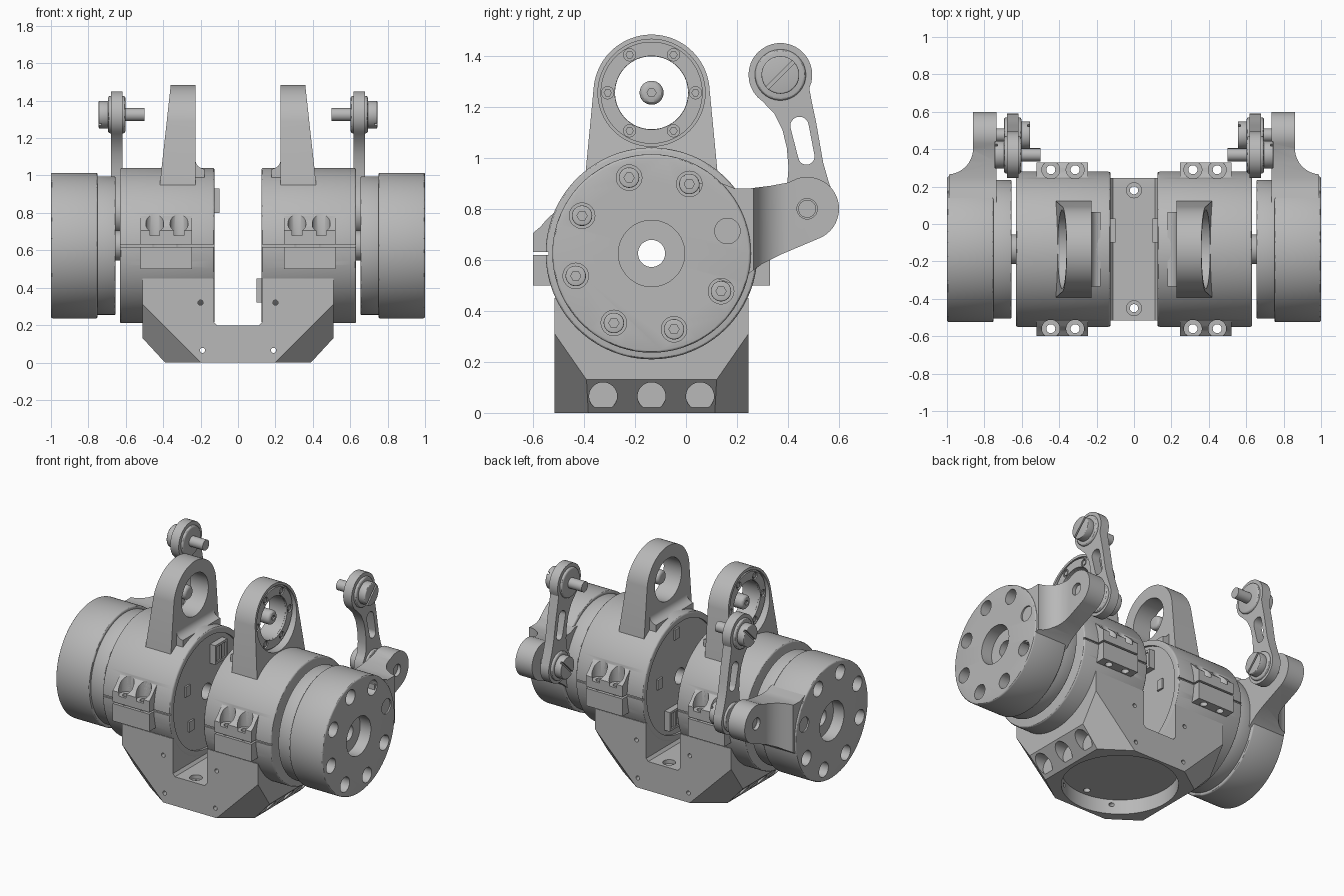
import bpy, bmesh
from math import radians, cos, sin, pi
from mathutils import Matrix, Vector

if "Cube" in bpy.data.objects:
    bpy.data.objects.remove(bpy.data.objects["Cube"])

AY, AZ = -0.135, 0.625      # main motor axis
TZ = 1.255                  # tower ring height
PIN = (0.37, 1.325)         # upper link joint
LUG = (0.475, 0.8)          # lower link joint

grey = bpy.data.materials.new("machined grey")
grey.use_nodes = True
grey.diffuse_color = (0.48, 0.48, 0.48, 1)
grey.node_tree.nodes["Principled BSDF"].inputs["Base Color"].default_value = grey.diffuse_color


def arc(c, r, a0, a1, n=24):
    return [(c[0] + r * cos(radians(a0 + (a1 - a0) * i / n)),
             c[1] + r * sin(radians(a0 + (a1 - a0) * i / n))) for i in range(n + 1)]


def prism(pts, lo, hi, axis="x"):
    """Extrude a closed outline along an axis."""
    place = {"x": lambda u, v, w: (w, u, v), "y": lambda u, v, w: (u, w, v),
             "z": lambda u, v, w: (u, v, w)}[axis]
    bm = bmesh.new()
    face = bm.faces.new([bm.verts.new(place(u, v, lo)) for u, v in pts])
    step = Vector(place(0, 0, hi - lo))
    new = bmesh.ops.extrude_face_region(bm, geom=[face])["geom"]
    for v in new:
        if isinstance(v, bmesh.types.BMVert):
            v.co += step
    bmesh.ops.recalc_face_normals(bm, faces=bm.faces)
    return bm


def rod(c, r, lo, hi, axis="x", seg=64, bevel=0):
    """Cylinder along an axis, optionally with rounded rims."""
    bm = prism(arc(c, r, 0, 360 - 360 / seg, seg - 1), lo, hi, axis)
    if bevel:
        rims = [e for e in bm.edges if e.calc_face_angle(0) > 1]
        bmesh.ops.bevel(bm, geom=rims, offset=bevel, segments=3, profile=0.5, affect="EDGES")
    return bm


def block(x0, x1, y0, y1, z0, z1):
    return prism([(x0, y0), (x1, y0), (x1, y1), (x0, y1)], z0, z1, "z")


def join(parts):
    out = bmesh.new()
    for bm in parts:
        me = bpy.data.meshes.new("part")
        bm.to_mesh(me)
        out.from_mesh(me)
        bpy.data.meshes.remove(me)
    return out


def raw(name, bm):
    me = bpy.data.meshes.new(name)
    bm.to_mesh(me)
    ob = bpy.data.objects.new(name, me)
    bpy.context.collection.objects.link(ob)
    return ob


def make(name, bm, cuts=(), mirror=True):
    """Create a part, subtract its cutters, mirror it and shade it."""
    ob = raw(name, bm)
    helpers = []
    for c in cuts:
        helper = raw("cutter", c)
        helper.hide_render = True
        helpers.append(helper)
        m = ob.modifiers.new("cut", "BOOLEAN")
        m.operation, m.solver, m.object = "DIFFERENCE", "EXACT", helper
    if mirror:
        m = ob.modifiers.new("mirror", "MIRROR")
        m.use_mirror_merge = False
    dg = bpy.context.evaluated_depsgraph_get()
    me = bpy.data.meshes.new_from_object(ob.evaluated_get(dg))
    ob.modifiers.clear()
    ob.data = me
    for h in helpers:
        bpy.data.objects.remove(h)
    me.materials.clear()
    me.materials.append(grey)
    me.shade_smooth()
    me.set_sharp_from_angle(angle=radians(30))
    return ob


def ring(c, r, n, start):
    return arc(c, r, start, start + 360 - 360 / n, n - 1)


AXIS = (AY, AZ)
bore = lambda: rod(AXIS, 0.053, -0.1, 1.2)

# Rotor: end drum with bolt circle and centre recess
bolts = ring(AXIS, 0.31, 8, 16.5)
make("rotor_drum", rod(AXIS, 0.389, 0.75, 1.0, seg=128, bevel=0.01),
     [bore(), rod(AXIS, 0.13, 0.92, 1.1), join([rod(p, 0.05, 0.9, 1.1, seg=32) for p in bolts])])
make("rotor_bolts", join([rod(p, 0.04, 0.88, 0.94, seg=32, bevel=0.005) for p in bolts]),
     [join([rod(p, 0.02, 0.92, 1.0, seg=6) for p in bolts])])
make("rotor_neck", rod(AXIS, 0.37, 0.655, 0.755, seg=128, bevel=0.005), [bore()])
make("rotor_hub", rod(AXIS, 0.08, 0.62, 0.66), [bore()])

# Lug on the rotor, thinned towards its end with a concave sweep
lug = [(0.05, 0.9), (0.14, 0.9), (0.19, 0.88), (0.25, 0.88), (0.33, 0.89), (0.4, 0.903)]
lug = lug[::-1] + [(0.05, 0.55), (0.2, 0.5), (0.245, 0.545), (0.3, 0.585), (0.37, 0.62)]
lug = arc(LUG, 0.125, -65, 110) + lug
sweep = [(1.1, 0.25)] + arc((1.0, 0.405), 0.14, 270, 180, 16) + [(0.86, 0.7), (1.1, 0.7)]
make("rotor_lug", prism(lug, 0.735, 0.99),
     [prism(sweep, 0.3, 1.2, "z"), rod(LUG, 0.04, 0.8, 0.95, seg=32)])

# Clamp housing with split line, clamp ears and bolt pockets
ear_x = (0.315, 0.445)
recess = lambda: rod(AXIS, 0.375, 0, 0.14, seg=96)
clamp_cuts = lambda: [
    join([block(0, 0.7, -0.7, -0.54, 0.618, 0.63), block(0, 0.7, 0.27, 0.5, 0.618, 0.63)]),
    join([rod((x, y), 0.048, 0.68, 0.86, "z", 32) for x in ear_x for y in (-0.56, 0.29)]),
    join([rod((x, y), 0.024, 0.4, 0.7, "z", 24) for x in ear_x for y in (-0.56, 0.29)])]
make("clamp_housing", rod(AXIS, 0.415, 0.125, 0.632, seg=128, bevel=0.012),
     [bore(), recess()] + clamp_cuts())
ear = [(-0.45, 0.5), (-0.6, 0.5), (-0.6, 0.705), (-0.57, 0.73), (-0.545, 0.76), (-0.5, 0.8), (-0.42, 0.8)]
back_ear = [(2 * AY - y, z) for y, z in ear]
make("clamp_ears", join([prism(ear, 0.245, 0.52), prism(back_ear, 0.245, 0.52)]), clamp_cuts())

# Tower above each housing, outer face leaning
RING = (AY, TZ)
tower = arc(RING, 0.228, 8, 172, 40) + [(-0.393, 0.95), (-0.4, 0.85), (0.13, 0.85), (0.123, 0.95)]
bm = prism(tower, 0.228, 0.5)
for v in bm.verts:
    if v.co.x > 0.4:
        v.co.x = 0.36 + (1.48 - v.co.z) * 0.11
make("tower", bm, [rod(RING, 0.21, 0.35, 0.6), rod(RING, 0.143, 0.1, 0.6)])
foot = [(0.228, 1.1)] + arc((0.178, 1.085), 0.05, 0, -90, 8) + [(0.178, 0.95), (0.24, 0.95)]
make("tower_fillet", prism(foot, AY - 0.2, AY + 0.2, "y"))
screws = ring(RING, 0.172, 6, 0)
make("bearing_ring", rod(RING, 0.2, 0.34, 0.362),
     [rod(RING, 0.144, 0.1, 0.6), join([rod(p, 0.024, 0.352, 0.5, seg=24) for p in screws])])
make("bearing_screws", join([rod(p, 0.016, 0.345, 0.36, seg=6) for p in screws]))
make("bearing_pin", rod(RING, 0.047, 0.27, 0.36, seg=32, bevel=0.02), [rod(RING, 0.018, 0.35, 0.4, seg=6)])

# Base block with chamfered sides, cut corners and a central slot
sides = [(-0.39, 0), (0.39, 0), (0.51, 0.13), (0.51, 0.45), (0.127, 0.45), (0.127, 0.215),
         (0.112, 0.197), (-0.112, 0.197), (-0.127, 0.215), (-0.127, 0.45), (-0.51, 0.45), (-0.51, 0.13)]
bm = prism(sides, -0.515, 0.245, "y")
for sx in (-1, 1):
    for sy in (-1, 1):
        a, b, c = [Vector((sx * x, AY + sy * y, z)) for x, y, z in
                   ((0.51, 0.255, 0.13), (0.51, 0.38, 0.31), (0.2, 0.38, 0))]
        n = (a - c).cross(b - c)
        if n.z > 0:
            n.negate()
        cut = bmesh.ops.bisect_plane(bm, geom=bm.verts[:] + bm.edges[:] + bm.faces[:],
                                     plane_co=c, plane_no=n, clear_outer=True)["geom_cut"]
        bmesh.ops.holes_fill(bm, edges=[e for e in cut if isinstance(e, bmesh.types.BMEdge)])
bmesh.ops.recalc_face_normals(bm, faces=bm.faces)
make("base", bm, [
    rod((0, AY), 0.36, -0.1, 0.1, "z", 96),
    rod(AXIS, 0.375, -0.14, 0.14, seg=96),
    join([rod((AY + d, 0.065), 0.055, s * 0.41, s * 0.6, seg=32) for d in (-0.19, 0, 0.19) for s in (-1, 1)]),
    join([rod((0, AY + d), 0.022, 0.05, 0.3, "z", 24) for d in (-0.315, 0.315)]),
    join([rod((0, AY + d), 0.04, 0.17, 0.3, "z", 24) for d in (-0.315, 0.315)]),
    join([rod((s * x, z), 0.014, -0.7, 0.4, "y", 16) for s in (-1, 1) for x, z in ((0.2, 0.32), (0.19, 0.065))])],
    mirror=False)

# Connectors and small parts on the inner faces
for side, up in ((-1, 1), (1, -1)):
    label = "right" if side < 0 else "left"
    xs = sorted((side * 0.15, side * 0.1))
    z = AZ + up * 0.24
    plug = block(*xs, -0.1, 0.03, z - 0.065, z + 0.065)
    pins = [block(*sorted((side * 0.11, side * 0.09)), -0.085 + i * 0.055, -0.04 + i * 0.055,
                  z - 0.05, z + 0.05) for i in range(2)]
    make(label + "_connector", plug, [join(pins)], mirror=False)
    chips = [block(*sorted((side * 0.15, side * 0.128)), AY + y, AY + y + 0.05, AZ + v, AZ + v + 0.07)
             for y, v in ((-0.24, 0.05), (-0.2, -0.2), (0.2, 0.0), (0.02, -up * 0.27))]
    make(label + "_board_parts", join(chips), mirror=False)

# Curved link with lightening slot and end bosses
outline = arc(PIN, 0.125, -25, 235) + [(0.345, 1.175), (0.378, 1.11), (0.395, 1.04), (0.402, 0.96), (0.396, 0.89)]
outline += arc(LUG, 0.115, 145, 378) + [(0.558, 0.91), (0.538, 0.98), (0.524, 1.06), (0.51, 1.14), (0.495, 1.21)]
slot = arc((0.445, 1.125), 0.036, 13, 193, 12) + arc((0.472, 1.005), 0.032, 193, 373, 12)
make("link", prism(outline, 0.617, 0.68), [prism(slot, 0.5, 0.8)])
make("link_bosses", join([rod(PIN, 0.1, 0.602, 0.695, bevel=0.012), rod(LUG, 0.095, 0.602, 0.695, bevel=0.012)]))

# Slotted joint pins
for name, c, head, shaft in (("upper_pin", PIN, (0.69, 0.745), (0.5, 0.7)),
                             ("lower_pin", LUG, (0.555, 0.61), (0.6, 0.84))):
    lo, hi = (0.73, 0.8) if name == "upper_pin" else (0.5, 0.57)
    slit = block(lo, hi, -0.1, 0.1, -0.007, 0.007)
    slit.transform(Matrix.Translation((0, *c)) @ Matrix.Rotation(pi / 4, 4, "X"))
    make(name + "_head", rod(c, 0.074, *head, bevel=0.006), [slit])
    make(name + "_shaft", rod(c, 0.035, *shaft, seg=32))
